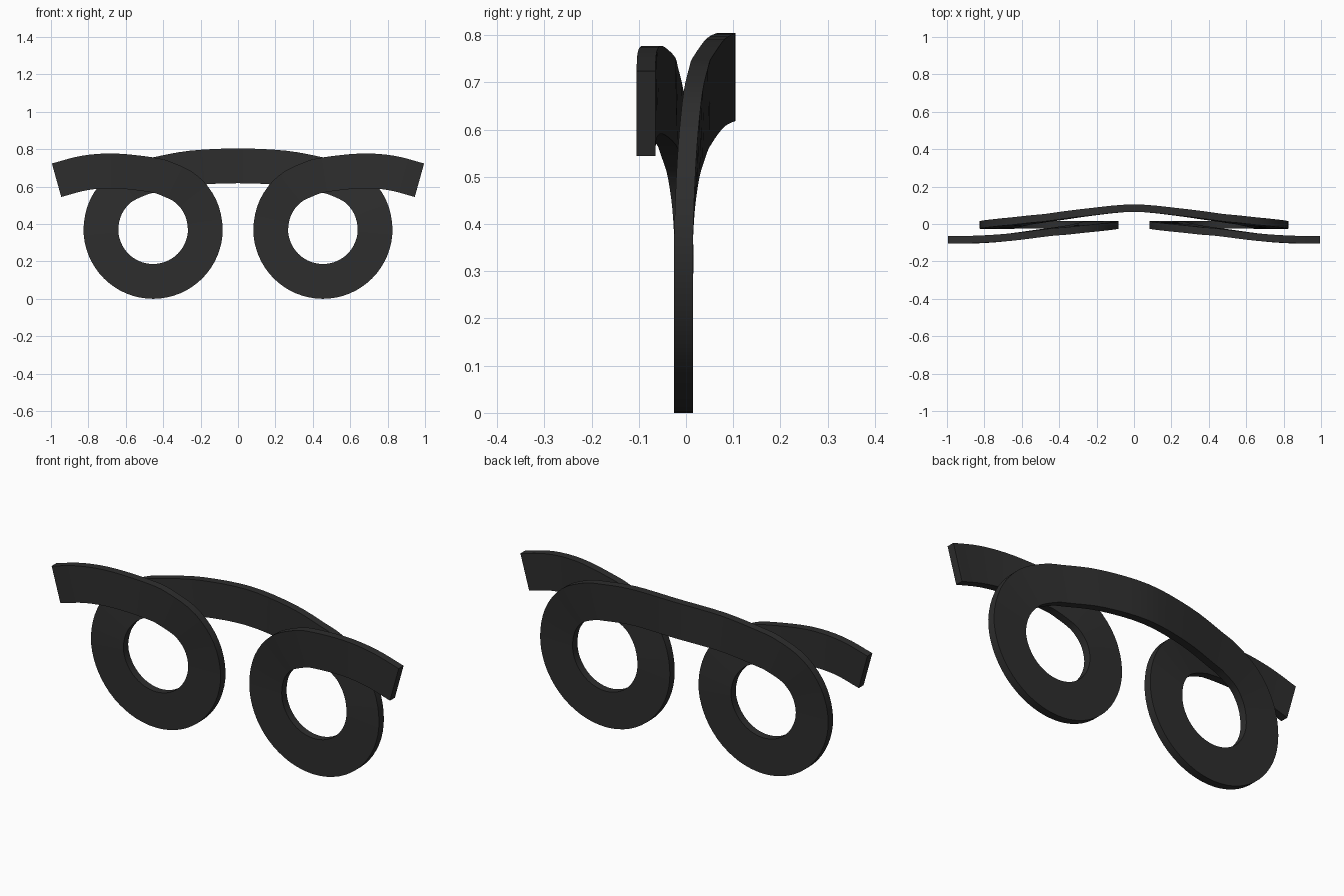
import bpy
import bmesh
import math
from mathutils import Vector

cube = bpy.data.objects.get("Cube")
if cube:
    bpy.data.objects.remove(cube, do_unlink=True)

WIDTH, THICK = 0.186, 0.04
LOOP_CENTRE, LOOP_RADIUS, LOOP_Y = (0.454, 0.372), 0.279, -0.005
STEPS = 4  # samples between neighbouring path points


def loop_point(degrees, y=LOOP_Y):
    a = math.radians(degrees)
    return Vector((LOOP_CENTRE[0] + LOOP_RADIUS * math.cos(a), y,
                   LOOP_CENTRE[1] + LOOP_RADIUS * math.sin(a)))


def catmull(p0, p1, p2, p3, t):
    return 0.5 * (2 * p1 + (p2 - p0) * t + (2 * p0 - 5 * p1 + 4 * p2 - p3) * t ** 2
                  + (3 * p1 - p0 - 3 * p2 + p3) * t ** 3)


# Half of the ribbon's centre line: bridge, round loop, then outer arm
bridge = [Vector(p) for p in ((0, 0.085, 0.711), (0.25, 0.062, 0.699), (0.44, 0.036, 0.664))]
bridge += [loop_point(75, 0.026), loop_point(50, 0.012), loop_point(25, 0.001)]
loop = [loop_point(-22.5 * i) for i in range(9)]
arm = [loop_point(155, -0.011), loop_point(130, -0.022), loop_point(105, -0.036)]
arm += [Vector(p) for p in ((0.468, -0.045, 0.664), (0.66, -0.07, 0.684),
                            (0.82, -0.082, 0.673), (0.97, -0.085, 0.634))]
half = bridge + loop + arm

# Mirror into one continuous path and smooth it
keys = [Vector((-p.x, p.y, p.z)) for p in reversed(half[1:])] + half
ends = [2 * keys[0] - keys[1]] + keys + [2 * keys[-1] - keys[-2]]
path = [catmull(*ends[i:i + 4], s / STEPS) for i in range(len(keys) - 1) for s in range(STEPS)]
path.append(keys[-1])

# Sweep a flat rectangular section along the path
bm = bmesh.new()
rings = []
for i, p in enumerate(path):
    tangent = path[min(i + 1, len(path) - 1)] - path[max(i - 1, 0)]
    side = Vector((-tangent.z, 0, tangent.x)).normalized() * WIDTH / 2
    depth = Vector((0, THICK / 2, 0))
    rings.append([bm.verts.new(p + side * a + depth * b)
                  for a, b in ((1, 1), (1, -1), (-1, -1), (-1, 1))])
for r, q in zip(rings, rings[1:]):
    for j in range(4):
        k = (j + 1) % 4
        bm.faces.new((r[j], r[k], q[k], q[j]))
bm.faces.new(rings[0])
bm.faces.new(rings[-1])
bmesh.ops.recalc_face_normals(bm, faces=bm.faces)
mesh = bpy.data.meshes.new("looped_ribbon_frame")
bm.to_mesh(mesh)
bm.free()
frame = bpy.data.objects.new("looped_ribbon_frame", mesh)
bpy.context.collection.objects.link(frame)

# Dark charcoal colour
charcoal = bpy.data.materials.new("charcoal")
charcoal.use_nodes = True
colour = (0.027, 0.027, 0.027, 1)
charcoal.diffuse_color = colour
charcoal.node_tree.nodes["Principled BSDF"].inputs["Base Color"].default_value = colour
mesh.materials.append(charcoal)

bpy.ops.object.select_all(action="DESELECT")
frame.select_set(True)
bpy.context.view_layer.objects.active = frame
bpy.ops.object.shade_smooth_by_angle(angle=math.radians(30))
